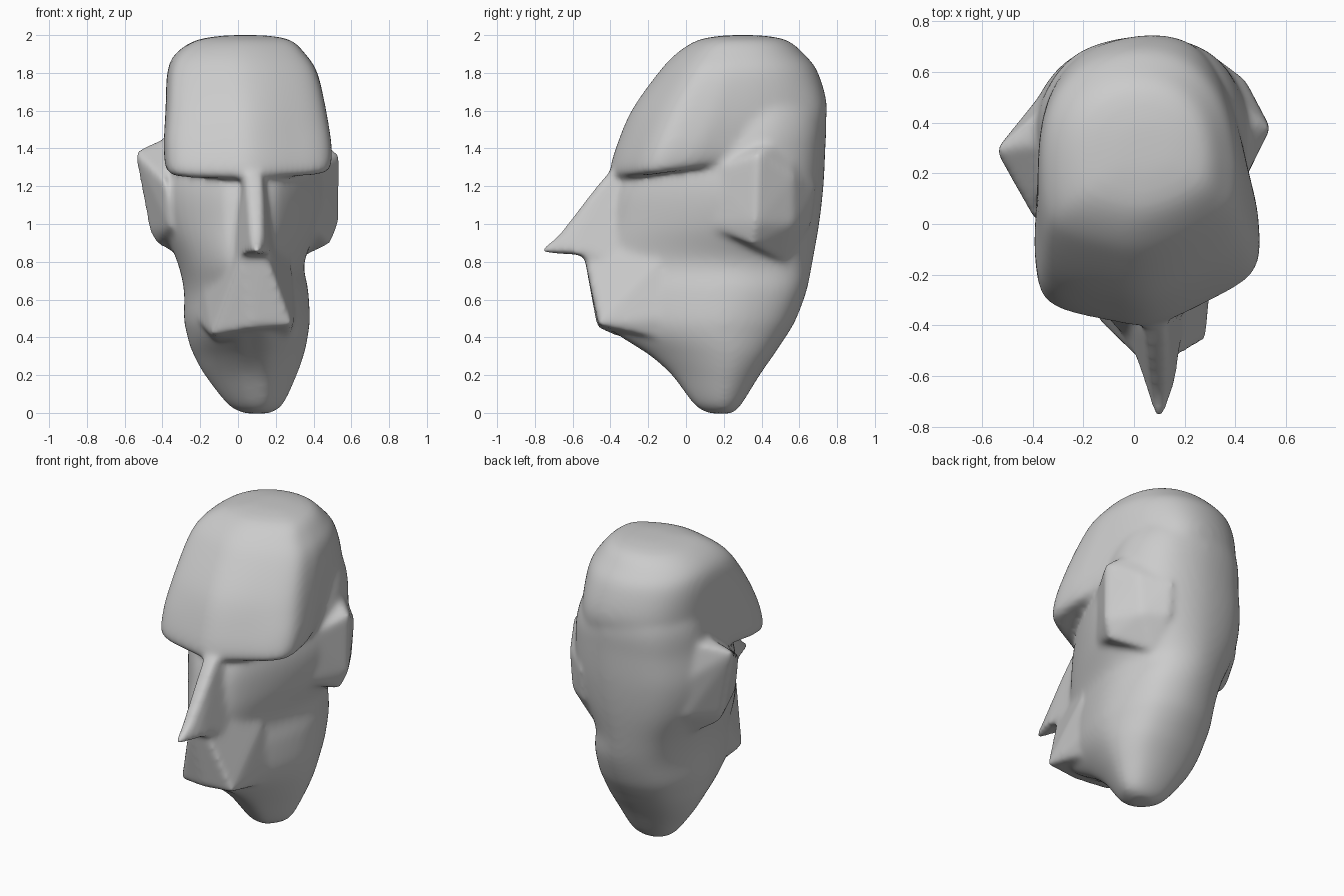
import bpy, bmesh
from math import hypot

bm = bmesh.new()


def catmull(a, b, c, d, t):
    return tuple(0.5 * (2*q + (r-p)*t + (2*p-5*q+4*r-s)*t*t + (3*q-p-3*r+s)*t**3)
                 for p, q, r, s in zip(a, b, c, d))


def loft(template, rings, tilt=0.0, n=5):
    """Smooth skin through scaled copies of a normalised outline, rounder towards the crown."""
    m = len(template)
    outline = [catmull(template[i-1], template[i], template[(i+1) % m], template[(i+2) % m], k / n)
               for i in range(m) for k in range(n)]
    last = len(rings) - 1
    levels = [catmull(rings[max(i-1, 0)], rings[i], rings[i+1], rings[min(i+2, last)], k / n)
              for i in range(last) for k in range(n)] + [rings[-1]]
    loops = []
    for z, xl, xr, yf, yb in levels:
        fade = tilt * max(0, (1.5 - z) / 0.25)
        loop = []
        for u, v in outline:
            w = min(1, max(0, (z - 1.45) / 0.45)) * (0.3 + 0.6 * v)
            r = 0.5 / hypot(u - .5, v - .5)
            u, v = u + w*(.5 + (u-.5)*r - u), v + w*(.5 + (v-.5)*r - v)
            loop.append(bm.verts.new((xl + (xr-xl)*u, yf + (yb-yf)*v, z + fade*v)))
        loops.append(loop)
    for a, b in zip(loops, loops[1:]):
        for i in range(len(a)):
            j = (i + 1) % len(a)
            bm.faces.new((a[i], a[j], b[j], b[i]))
    bm.faces.new(loops[0][::-1])
    bm.faces.new(loops[-1])


def hull(points):
    """Convex wedge around a few points."""
    vs = [bm.verts.new(p) for p in points]
    res = bmesh.ops.convex_hull(bm, input=vs)
    junk = [g for g in res["geom_interior"] if isinstance(g, bmesh.types.BMVert)]
    bmesh.ops.delete(bm, geom=junk, context='VERTS')


# Cranium with overhanging, slightly turned brow
loft([(0, .21), (.07, .09), (.33, .03), (.52, .016), (.76, .10), (.97, .215), (.99, .38),
      (.95, .53), (.86, .79), (.73, .96), (.52, 1), (.21, .935), (.05, .76), (.005, .45)],
     [(1.235, -.35, .46, -.38, .56), (1.27, -.38, .495, -.415, .62), (1.4, -.388, .5, -.385, .69),
      (1.6, -.385, .475, -.30, .747), (1.8, -.378, .43, -.155, .70), (1.9, -.335, .365, -.06, .625),
      (1.97, -.23, .29, .05, .54), (1.995, -.1, .18, .17, .43), (2.0, .0, .08, .26, .34)], tilt=0.12)

# Face, jaw and back of head
loft([(.37, .03), (.53, 0), (.70, .015), (.89, .28), (1, .57), (.96, .78), (.81, .94),
      (.54, 1), (.22, .94), (.05, .78), (0, .57), (.12, .28)],
     [(-.004, .04, .16, .13, .24), (.04, -.05, .235, .05, .29), (.2, -.175, .31, -.07, .39),
      (.3, -.23, .345, -.18, .46), (.36, -.255, .36, -.27, .50), (.42, -.27, .37, -.36, .54),
      (.5, -.285, .378, -.42, .585), (.65, -.285, .37, -.43, .64), (.8, -.32, .35, -.44, .67),
      (1.0, -.40, .43, -.38, .705), (1.2, -.425, .465, -.33, .728), (1.4, -.39, .45, -.22, .738),
      (1.55, -.37, .42, -.12, .742), (1.7, -.33, .36, -.05, .715)])

# Nose: bridge, then the hooked tip
hull([(.04, -.41, 1.27), (.13, -.41, 1.27), (.05, -.47, 1.2), (.13, -.47, 1.2), (-.03, -.42, .82),
      (.18, -.42, .82), (.01, -.52, .85), (.175, -.52, .85), (.04, -.63, .845), (.165, -.63, .845),
      (.07, -.68, .93), (.13, -.68, .93), (.06, -.69, .85), (.14, -.69, .85),
      (.01, -.2, 1.26), (.15, -.2, 1.26), (-.06, -.2, .8), (.22, -.2, .8)])
hull([(.07, -.66, .95), (.13, -.66, .95), (.04, -.62, .84), (.16, -.62, .84),
      (.08, -.768, .845), (.12, -.768, .845), (.08, -.755, .875), (.12, -.755, .875)])

# Muzzle with a jutting upper lip, flanks running into the cheeks
hull([(-.14, -.385, .41), (.285, -.46, .465), (.07, -.47, .45), (-.01, -.48, .72), (.17, -.495, .75),
      (.02, -.54, .84), (.15, -.54, .84), (-.12, 0, .36), (.27, 0, .36), (-.02, -.2, 1.0), (.2, -.2, 1.0),
      (.31, -.12, .5), (.28, -.14, .8), (-.23, -.08, .5), (-.2, -.1, .75)])

# Ears: outward ridges, pointed on top, melting into the skull behind
hull([(.54, .38, 1.37), (.535, .37, 1.0), (.49, .35, .89), (.40, .1, 1.28), (.38, .08, 1.0),
      (.44, .57, 1.25), (.42, .57, 1.0), (.28, .69, 1.2), (.27, .67, 1.0), (.39, .40, 1.47),
      (.33, .56, 1.48), (.3, .52, .8), (.2, .35, .85)])
hull([(-.55, .29, 1.385), (-.47, .29, .96), (-.43, .29, .89), (-.385, 0, 1.22), (-.36, 0, .98),
      (-.38, .5, 1.25), (-.36, .5, 1.0), (-.24, .63, 1.2), (-.22, .61, 1.0), (-.36, .32, 1.46),
      (-.31, .5, 1.48), (-.25, .45, .8), (-.2, .3, .86)])

bmesh.ops.recalc_face_normals(bm, faces=bm.faces)
mesh = bpy.data.meshes.new("head")
bm.to_mesh(mesh)
bm.free()
head = bpy.data.objects.new("head", mesh)
bpy.context.collection.objects.link(head)

# Fuse the parts into one skin and soften the seams
fuse = head.modifiers.new("fuse", 'REMESH')
fuse.mode = 'VOXEL'
fuse.voxel_size = 0.014
fuse.use_smooth_shade = True
soften = head.modifiers.new("soften", 'SMOOTH')
soften.factor = 0.5
soften.iterations = 26
